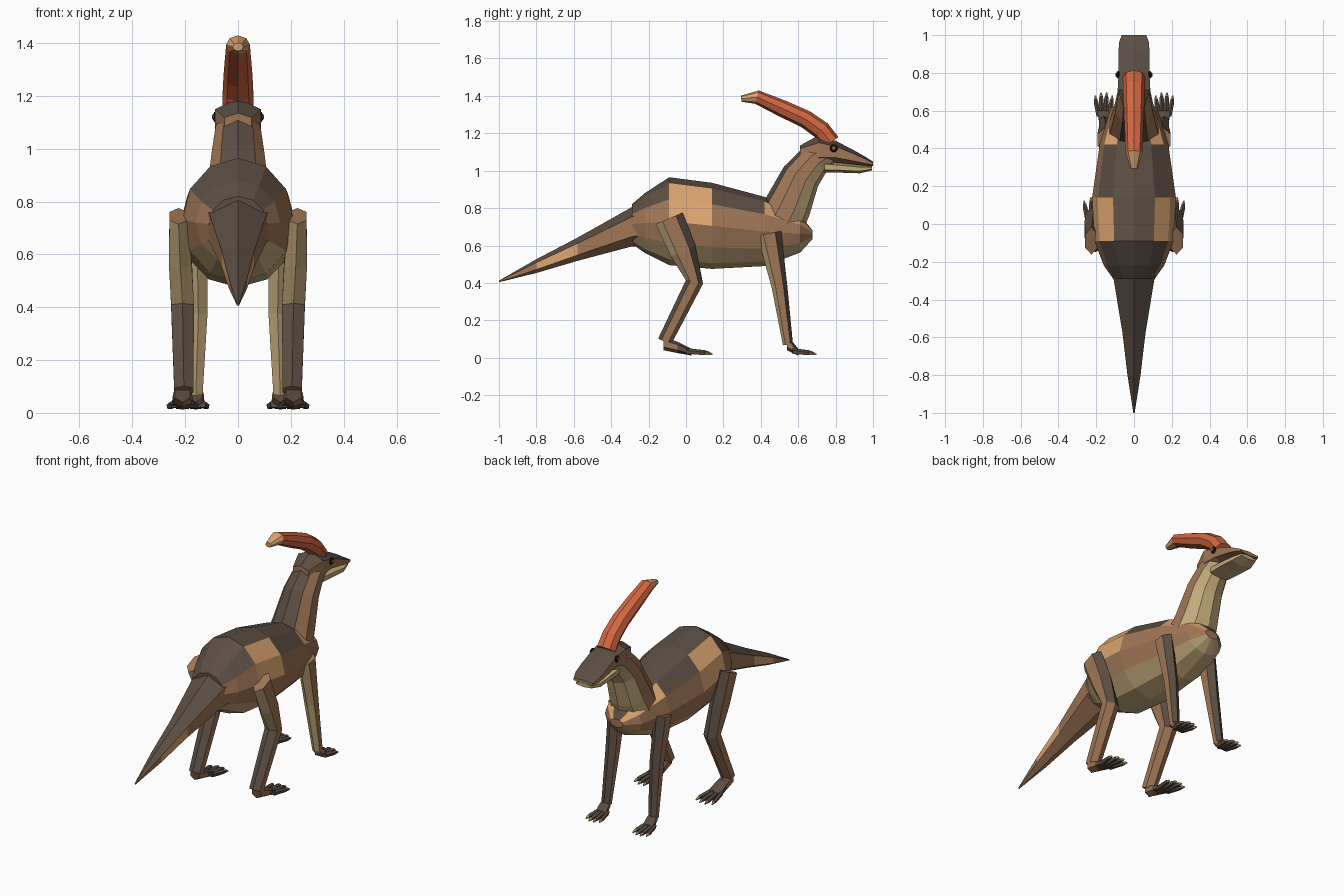
import bpy, bmesh, math
from mathutils import Vector

cube = bpy.data.objects.get("Cube")
if cube:
    bpy.data.objects.remove(cube, do_unlink=True)


def material(name, r, g, b):
    """Flat colour given as display values, stored as linear."""
    m = bpy.data.materials.new(name)
    col = [c ** 2.2 for c in (r, g, b)] + [1]
    m.diffuse_color = col
    m.use_nodes = True
    bsdf = m.node_tree.nodes["Principled BSDF"]
    bsdf.inputs["Base Color"].default_value = col
    bsdf.inputs["Roughness"].default_value = 0.9
    return m


DARK = material("dark_brown", .36, .31, .27)
MID = material("mid_brown", .62, .46, .34)
TAN = material("tan", .86, .64, .44)
BELLY = material("belly_sand", .76, .66, .48)
RED = material("crest_red", .82, .40, .26)
EYE = material("eye_black", .10, .09, .08)
PALETTE = [DARK, MID, TAN, BELLY, RED, EYE]


def loft(name, rings, sides, rule, x=0, axis=None):
    """Skin rings (y, z, half width, half height[, x shift]).
    rule(u, y, i) picks the colour: u is how far a face looks along the ring's up,
    i is the band (-1 for the starting cap)."""
    bm = bmesh.new()
    pts = [Vector((x + (r[4] if len(r) > 4 else 0), r[0], r[1])) for r in rings]
    loops = []
    for i, r in enumerate(rings):
        t = axis or (pts[min(i + 1, len(pts) - 1)] - pts[max(i - 1, 0)])
        up = Vector((1, 0, 0)).cross(t).normalized()
        loop = []
        for k in range(sides):
            a = math.pi / 2 + math.tau * k / sides
            loop.append(bm.verts.new(pts[i] + Vector((r[2] * math.cos(a), 0, 0))
                                     + up * r[3] * math.sin(a)))
        loops.append(loop)
    for i in range(len(loops) - 1):
        y = (rings[i][0] + rings[i + 1][0]) / 2
        for k in range(sides):
            j = (k + 1) % sides
            f = bm.faces.new((loops[i][k], loops[i][j], loops[i + 1][j], loops[i + 1][k]))
            u = math.sin(math.pi / 2 + math.tau * (k + .5) / sides)
            f.material_index = PALETTE.index(rule(u, y, i))
    for loop, y, i in ((loops[0], rings[0][0], -1), (loops[-1], rings[-1][0], len(rings) - 2)):
        f = bm.faces.new(loop)
        f.material_index = PALETTE.index(rule(0, y, i))
    bmesh.ops.recalc_face_normals(bm, faces=bm.faces)
    me = bpy.data.meshes.new(name)
    bm.to_mesh(me)
    bm.free()
    for m in PALETTE:
        me.materials.append(m)
    ob = bpy.data.objects.new(name, me)
    bpy.context.collection.objects.link(ob)
    return ob


FORWARD = Vector((0, 1, 0))


# Torso: dark back, brown flanks with a tan patch, sandy belly
def torso_rule(u, y, i):
    if i == -1 or u > .9:
        return DARK
    if u > .2 and -.1 < y < .1:
        return TAN
    if u > .6:
        return TAN if y > .45 else DARK
    return MID if u > -.5 else BELLY


loft("torso", [(-.29, .715, .11, .105), (-.22, .72, .16, .16), (-.09, .73, .21, .235),
               (.14, .705, .222, .23), (.42, .675, .182, .185),
               (.61, .662, .125, .10), (.675, .658, .045, .025)], 12, torso_rule, axis=FORWARD)


# Tail
def tail_rule(u, y, i):
    if u > .5:
        return DARK
    return TAN if -.8 < y < -.58 and u > -.5 else MID


loft("tail", [(-1, .408, .004, .004), (-.8, .49, .04, .037), (-.58, .58, .07, .062),
              (-.29, .70, .125, .105), (-.2, .72, .15, .12)], 6, tail_rule, axis=FORWARD)


# Neck: dark nape, sandy throat
def neck_rule(u, y, i):
    return DARK if u > .9 else BELLY if u < -.5 else MID


loft("neck", [(.50, .72, .14, .13), (.545, .81, .125, .125), (.615, .97, .105, .105),
              (.69, 1.06, .09, .09), (.76, 1.10, .08, .07)], 10, neck_rule)


# Head and broad flat snout
def head_rule(u, y, i):
    return DARK if u > .5 else MID


loft("head", [(.61, 1.10, .06, .035), (.71, 1.11, .10, .08), (.80, 1.10, .094, .06),
              (.90, 1.07, .095, .038), (.96, 1.05, .092, .024), (1.0, 1.036, .075, .012)],
     6, head_rule, axis=FORWARD)
loft("lower_jaw", [(.74, 1.02, .075, .03), (.84, 1.015, .08, .026),
                   (.93, 1.008, .08, .022), (.995, 1.014, .06, .012)],
     6, lambda u, y, i: BELLY, axis=FORWARD)


# Long swept-back crest with a pale tip
def crest_rule(u, y, i):
    return TAN if i == 4 else RED


loft("crest", [(.775, 1.15, .06, .05), (.725, 1.215, .058, .05), (.64, 1.275, .055, .048),
               (.51, 1.335, .05, .045), (.38, 1.393, .045, .037), (.295, 1.385, .02, .016)],
     8, crest_rule)


# Legs: dark fronts, brown sides, sandy backs
def hind_rule(u, y, i):
    if i == 2:
        return DARK if u < -.5 else MID
    return DARK if u > .5 else BELLY if u < -.5 else MID


def fore_rule(u, y, i):
    return DARK if u > .5 else BELLY if u < -.5 else MID


def foot_rule(u, y, i):
    return MID if i == 0 and u < .5 else DARK


def toe_rule(u, y, i):
    return BELLY if i == 2 else DARK


def foot(prefix, x, heel, ball, tip, w):
    loft(prefix + "_foot", [(heel, .075, w * .8, .035), ((heel + ball) / 2, .055, w, .03),
                            (ball, .03, w * 1.1, .018)], 6, foot_rule, x, FORWARD)
    for n in range(4):
        s = (n - 1.5) / 1.5
        reach = tip - .025 * abs(s)
        loft(f"{prefix}_toe_{n + 1}",
             [(ball - .03, .035, .013, .017, s * w * .75),
              (reach - .04, .026, .013, .014, s * w * 1.15),
              (reach - .018, .023, .009, .01, s * w * 1.22),
              (reach, .018, .003, .004, s * w * 1.3)], 5, toe_rule, x, FORWARD)


for side, s in (("left", 1), ("right", -1)):
    loft(side + "_hind_leg", [(-.09, .745, .04, .078, s * .015), (-.015, .57, .05, .072, s * .008),
                              (.045, .405, .05, .047), (-.115, .085, .042, .038, -s * .005)],
         6, hind_rule, s * .21)
    foot(side + "_hind", s * .21, -.12, .03, .15, .042)
    loft(side + "_foreleg", [(.445, .665, .045, .065, -s * .005), (.50, .38, .04, .042, -s * .01),
                             (.545, .07, .03, .027)], 6, fore_rule, s * .16)
    foot(side + "_fore", s * .16, .54, .60, .705, .035)

    # Eye: black socket with a small brown iris
    for name, r, depth, mat, x in (("socket", .021, .012, EYE, .084), ("iris", .012, .007, MID, .092)):
        bpy.ops.mesh.primitive_uv_sphere_add(segments=8, ring_count=6, radius=1,
                                             location=(s * x, .79, 1.12))
        ob = bpy.context.object
        ob.name = f"{side}_{name}"
        ob.scale = (depth, r, r)
        ob.data.materials.append(mat)
